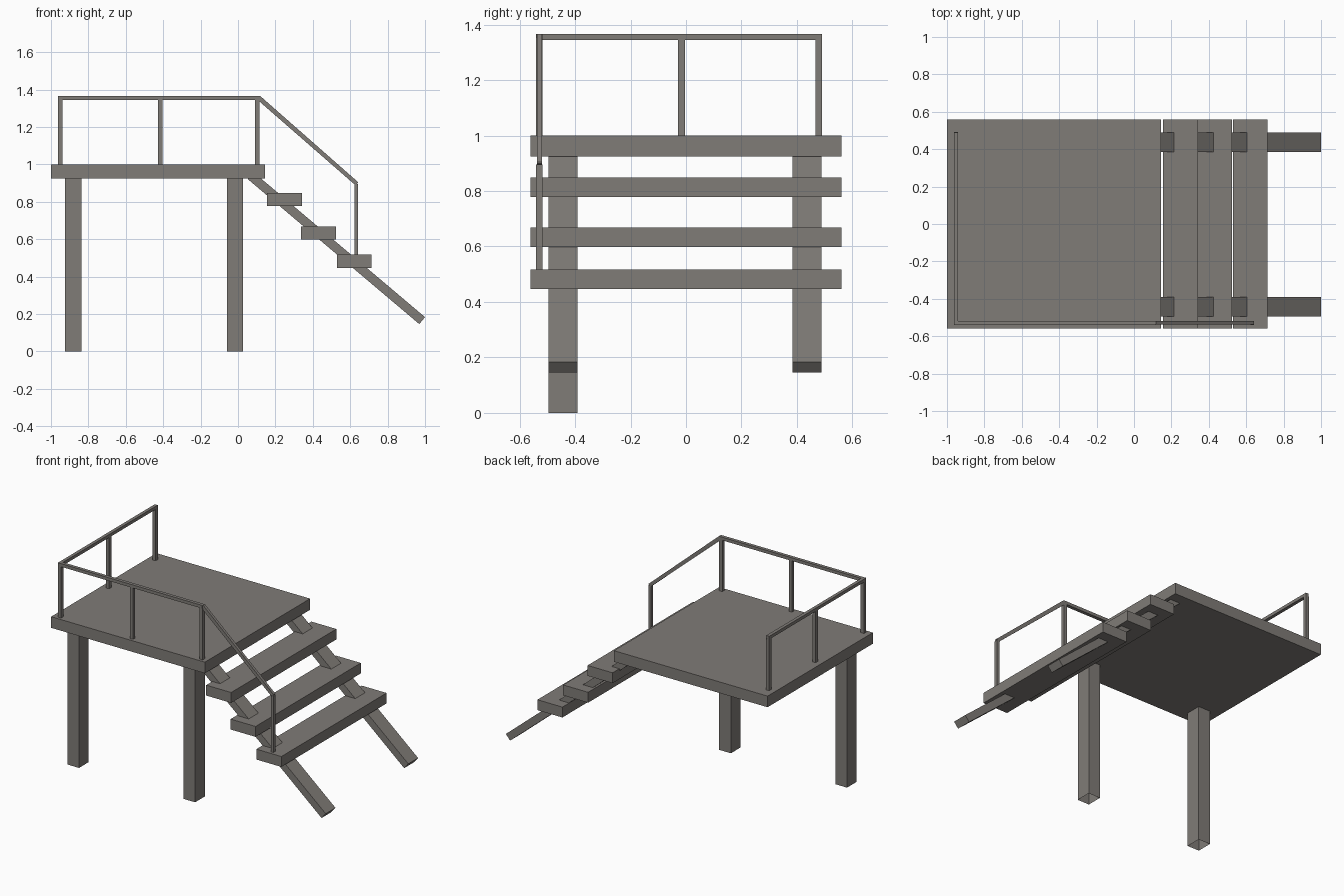
import bpy, bmesh

if "Cube" in bpy.data.objects:
    bpy.data.objects.remove(bpy.data.objects["Cube"])

wood = bpy.data.materials.new("weathered grey")
wood.diffuse_color = (0.215, 0.2, 0.185, 1)
wood.use_nodes = True
wood.node_tree.nodes["Principled BSDF"].inputs["Base Color"].default_value = wood.diffuse_color


def prism(name, profile, y0, y1, open_bottom=False):
    """Extrude an x-z profile from y0 to y1."""
    bm = bmesh.new()
    face = bm.faces.new([bm.verts.new((x, y0, z)) for x, z in profile])
    ext = bmesh.ops.extrude_face_region(bm, geom=[face])
    moved = [g for g in ext["geom"] if isinstance(g, bmesh.types.BMVert)]
    bmesh.ops.translate(bm, vec=(0, y1 - y0, 0), verts=moved)
    bmesh.ops.recalc_face_normals(bm, faces=bm.faces)
    if open_bottom:
        bm.normal_update()
        low = [f for f in bm.faces if f.normal.z < -0.9]
        bmesh.ops.delete(bm, geom=low, context='FACES_ONLY')
    mesh = bpy.data.meshes.new(name)
    bm.to_mesh(mesh)
    bm.free()
    mesh.materials.append(wood)
    obj = bpy.data.objects.new(name, mesh)
    bpy.context.collection.objects.link(obj)
    return obj


def box(name, x0, x1, y0, y1, z0, z1, **kw):
    return prism(name, [(x0, z0), (x1, z0), (x1, z1), (x0, z1)], y0, y1, **kw)


# Platform
box("platform", -1.0, 0.145, -0.56, 0.56, 0.925, 1.0)

# Two support legs along the front, with open undersides
for side, x in (("left", -0.925), ("right", -0.06)):
    box(side + "_leg", x, x + 0.087, -0.495, -0.392, 0, 0.925, open_bottom=True)

# Sloping stringers
for side, y in (("front", -0.495), ("back", 0.384)):
    prism(side + "_stringer",
          [(0.083, 0.958), (0.052, 0.921), (0.969, 0.146), (1.0, 0.183)],
          y, y + 0.104)

# Treads
for i, (x, z) in enumerate([(0.155, 0.778), (0.337, 0.598), (0.529, 0.447)]):
    box(f"tread_{i + 1}", x, x + 0.186, -0.56, 0.56, z, z + 0.07)

# Front railing: top rail, posts, sloping handrail and its lower post
F0, F1 = -0.541, -0.518
TOP, LOW = 1.366, 1.345
box("front_rail", -0.963, 0.112, F0, F1, LOW, TOP)
for i, x in enumerate((-0.963, -0.427, 0.092)):
    box(f"front_post_{i + 1}", x, x + 0.024, F0, F1, 1.0, LOW)
prism("sloping_handrail",
      [(0.104, LOW), (0.626, 0.89), (0.642, 0.9), (0.642, 0.905), (0.118, TOP), (0.104, TOP)],
      F0 + 0.003, F1 - 0.001)
box("stair_post", 0.624, 0.642, F0, F1, 0.517, 0.895)

# Left side railing
box("side_rail", -0.963, -0.941, F1, 0.49, LOW, TOP)
for i, y in enumerate((-0.028, 0.466)):
    box(f"side_post_{i + 1}", -0.963, -0.941, y, y + 0.025, 1.0, LOW)
